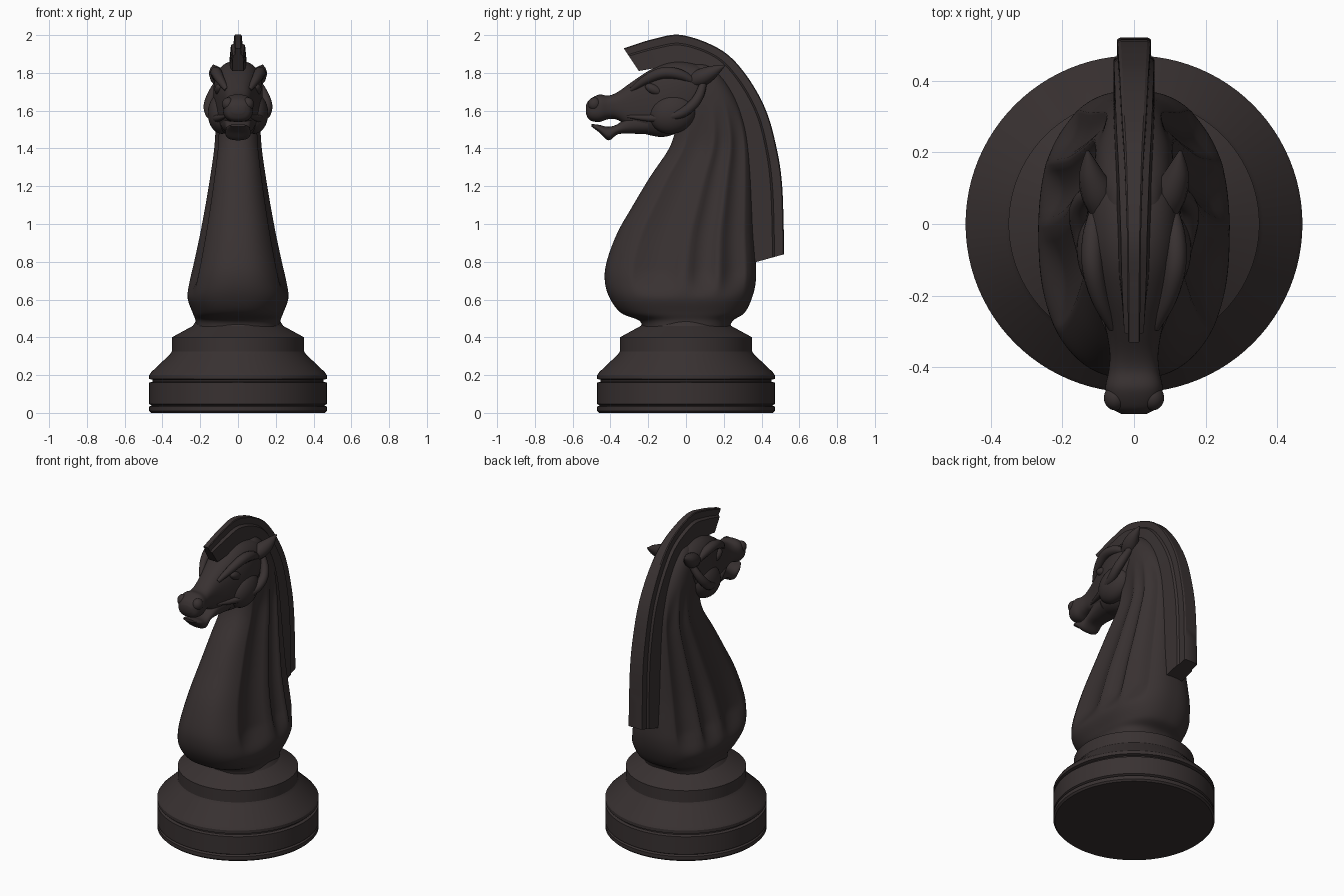
import bpy, bmesh, math
from mathutils import Vector

mat = bpy.data.materials.new("dark brown")
mat.diffuse_color = (0.040, 0.031, 0.031, 1)


def finish(ob, angle=40):
    ob.data.materials.clear()
    ob.data.materials.append(mat)
    bpy.ops.object.select_all(action='DESELECT')
    ob.select_set(True)
    bpy.context.view_layer.objects.active = ob
    bpy.ops.object.shade_smooth_by_angle(angle=math.radians(angle))


def skin(name, rings, angle=40):
    """Closed skin through equal-length rings."""
    bm = bmesh.new()
    vs = [[bm.verts.new(p) for p in r] for r in rings]
    n = len(vs[0])
    for a, b in zip(vs, vs[1:]):
        for i in range(n):
            j = (i + 1) % n
            bm.faces.new((a[i], a[j], b[j], b[i]))
    bm.faces.new(vs[0])
    bm.faces.new(vs[-1])
    bmesh.ops.recalc_face_normals(bm, faces=bm.faces)
    me = bpy.data.meshes.new(name)
    bm.to_mesh(me)
    bm.free()
    ob = bpy.data.objects.new(name, me)
    bpy.context.collection.objects.link(ob)
    finish(ob, angle)
    return ob


def smooth(rows, k):
    """Catmull-Rom resampling of rows of numbers."""
    out = []
    n = len(rows)
    for i in range(n - 1):
        p0, p1, p2, p3 = (rows[max(0, min(n - 1, i + d))] for d in (-1, 0, 1, 2))
        for s in range(k):
            t = s / k
            out.append([0.5 * (2*b + (c-a)*t + (2*a-5*b+4*c-d)*t*t + (3*b-a-3*c+d)*t**3)
                        for a, b, c, d in zip(p0, p1, p2, p3)])
    out.append(list(rows[-1]))
    return out


def oval(lo, hi, hw, power, n):
    """Superellipse points (side, along) between lo and hi."""
    pts = []
    for i in range(n):
        t = 2 * math.pi * (i + 0.5) / n
        c, s = math.cos(t), math.sin(t)
        e = 2 / power
        pts.append((hw * math.copysign(abs(s)**e, s),
                    (lo + hi) / 2 + (hi - lo) / 2 * math.copysign(abs(c)**e, c)))
    return pts


def step(a, b, x):
    t = max(0, min(1, (x - a) / (b - a)))
    return t * t * (3 - 2 * t)


# Turned base
profile = [(0.46, 0), (0.47, 0.01), (0.47, 0.033), (0.458, 0.04), (0.47, 0.047),
           (0.47, 0.16), (0.452, 0.165), (0.452, 0.175), (0.47, 0.18), (0.47, 0.2),
           (0.46, 0.215), (0.36, 0.31), (0.35, 0.325), (0.35, 0.40), (0.24, 0.46), (0.22, 0.49)]
N = 96
skin("base", [[(r * math.cos(2*math.pi*i/N), r * math.sin(2*math.pi*i/N), z)
               for i in range(N)] for r, z in profile], 25)

# Body and neck: z, front y, back y, half width
body = [(0.45, -0.23, 0.23, 0.225), (0.49, -0.25, 0.25, 0.225), (0.53, -0.345, 0.31, 0.24),
        (0.61, -0.405, 0.35, 0.267), (0.70, -0.43, 0.37, 0.255), (0.80, -0.42, 0.37, 0.232),
        (0.95, -0.365, 0.36, 0.20), (1.1, -0.28, 0.355, 0.172), (1.25, -0.19, 0.35, 0.147),
        (1.4, -0.09, 0.34, 0.126), (1.52, -0.05, 0.32, 0.118), (1.65, -0.02, 0.275, 0.112),
        (1.76, -0.02, 0.21, 0.10), (1.83, 0.0, 0.14, 0.07), (1.85, 0.03, 0.10, 0.03)]
flutes = [(0.18, 0.51, 0.19), (0.55, 0.74, 0.16), (0.77, 0.93, 0.17)]
rings = []
for z, f, b, w in smooth(body, 7):
    ring = []
    for x, y in oval(f, b, w, 2.5, 144):
        u = (y - f) / (b - f)
        k = step(0.60, 0.76, z) * (1 - step(1.4, 1.68, z))
        for a, c, d in flutes:
            if a < u < c:
                x *= 1 - d * k * math.sin(math.pi * (u - a) / (c - a))**0.8
        ring.append((x, y, z))
    rings.append(ring)
skin("body", rings, 50)


# Head and lower jaw: y, bottom z, top z, half width
def head_part(name, rows, power):
    skin(name, [[(x, y, z) for x, z in oval(lo, hi, w, power, 48)]
                for y, lo, hi, w in smooth(rows, 5)], 50)


head_part("head", [(-0.53, 1.585, 1.63, 0.035), (-0.51, 1.55, 1.66, 0.066),
                   (-0.46, 1.54, 1.685, 0.08), (-0.41, 1.555, 1.68, 0.071),
                   (-0.36, 1.55, 1.70, 0.068), (-0.29, 1.505, 1.75, 0.08),
                   (-0.2, 1.472, 1.81, 0.105), (-0.11, 1.462, 1.852, 0.125),
                   (-0.02, 1.50, 1.862, 0.13), (0.08, 1.60, 1.84, 0.115),
                   (0.16, 1.68, 1.79, 0.06)], 2.6)
head_part("lower_jaw", [(-0.50, 1.515, 1.53, 0.04), (-0.46, 1.485, 1.525, 0.062),
                        (-0.41, 1.443, 1.515, 0.066), (-0.36, 1.475, 1.53, 0.062),
                        (-0.29, 1.478, 1.58, 0.072), (-0.2, 1.475, 1.60, 0.09)], 2.4)

# Mane: outer y z, inner y z, outer half width, inner half width
mane = [(-0.33, 1.93, -0.25, 1.81, 0.017, 0.03), (-0.17, 1.98, -0.13, 1.83, 0.018, 0.042),
        (-0.02, 2.0, -0.02, 1.84, 0.02, 0.046), (0.18, 1.925, 0.10, 1.80, 0.026, 0.052),
        (0.31, 1.80, 0.19, 1.70, 0.034, 0.056), (0.42, 1.61, 0.27, 1.55, 0.04, 0.058),
        (0.48, 1.40, 0.31, 1.38, 0.044, 0.058), (0.51, 1.19, 0.33, 1.15, 0.046, 0.058),
        (0.52, 0.84, 0.34, 0.79, 0.048, 0.058)]
rings = []
for oy, oz, iy, iz, wo, wi in smooth(mane, 8):
    half = [(0, wi), (0.66, (wi + wo) / 2 + 0.004), (0.72, wo), (0.97, wo), (1.0, wo * 0.8)]
    ring = half + [(t, -w) for t, w in reversed(half)]
    rings.append([(w, iy + (oy - iy) * t, iz + (oz - iz) * t) for t, w in ring])
skin("mane", rings, 30)


# Face details, mirrored
def blob(name, loc, size, rot=(0, 0, 0)):
    bpy.ops.mesh.primitive_uv_sphere_add(segments=32, ring_count=16, location=loc, rotation=rot)
    ob = bpy.context.object
    ob.name = name
    ob.scale = size
    finish(ob, 60)


def ridge(name, pts):
    """Tapered round strip through x, y, z, radius points."""
    rows = smooth(pts, 6)
    rings = []
    for i, r in enumerate(rows):
        d = Vector(rows[min(i+1, len(rows)-1)][:3]) - Vector(rows[max(i-1, 0)][:3])
        a = d.cross(Vector((1, 0, 0))).normalized()
        b = d.cross(a).normalized()
        rings.append([Vector(r[:3]) + r[3] * (a * math.cos(q * math.pi / 6) + b * math.sin(q * math.pi / 6))
                      for q in range(12)])
    skin(name, rings, 60)


for s, side in ((1, "right"), (-1, "left")):
    blob("cheek_" + side, (s*0.085, -0.07, 1.585), (0.075, 0.125, 0.105), (0.35, 0, 0))
    blob("eye_" + side, (s*0.098, -0.17, 1.712), (0.026, 0.05, 0.026), (-0.45, 0, 0))
    blob("nostril_" + side, (s*0.052, -0.485, 1.635), (0.032, 0.035, 0.035))
    ridge("brow_" + side, [(s*0.06, -0.29, 1.71, 0.012), (s*0.095, -0.21, 1.765, 0.024),
                           (s*0.115, -0.12, 1.80, 0.03), (s*0.115, -0.03, 1.79, 0.028),
                           (s*0.105, 0.05, 1.75, 0.015)])
    ridge("jaw_ridge_" + side, [(s*0.065, -0.31, 1.57, 0.008), (s*0.11, -0.17, 1.56, 0.02),
                                (s*0.145, -0.04, 1.58, 0.025), (s*0.155, 0.03, 1.625, 0.027),
                                (s*0.14, 0.07, 1.68, 0.025), (s*0.11, 0.09, 1.74, 0.02)])
    ridge("ear_" + side, [(s*0.08, 0.01, 1.75, 0.03), (s*0.10, 0.08, 1.775, 0.046),
                          (s*0.12, 0.14, 1.805, 0.034), (s*0.13, 0.205, 1.84, 0.004)])
